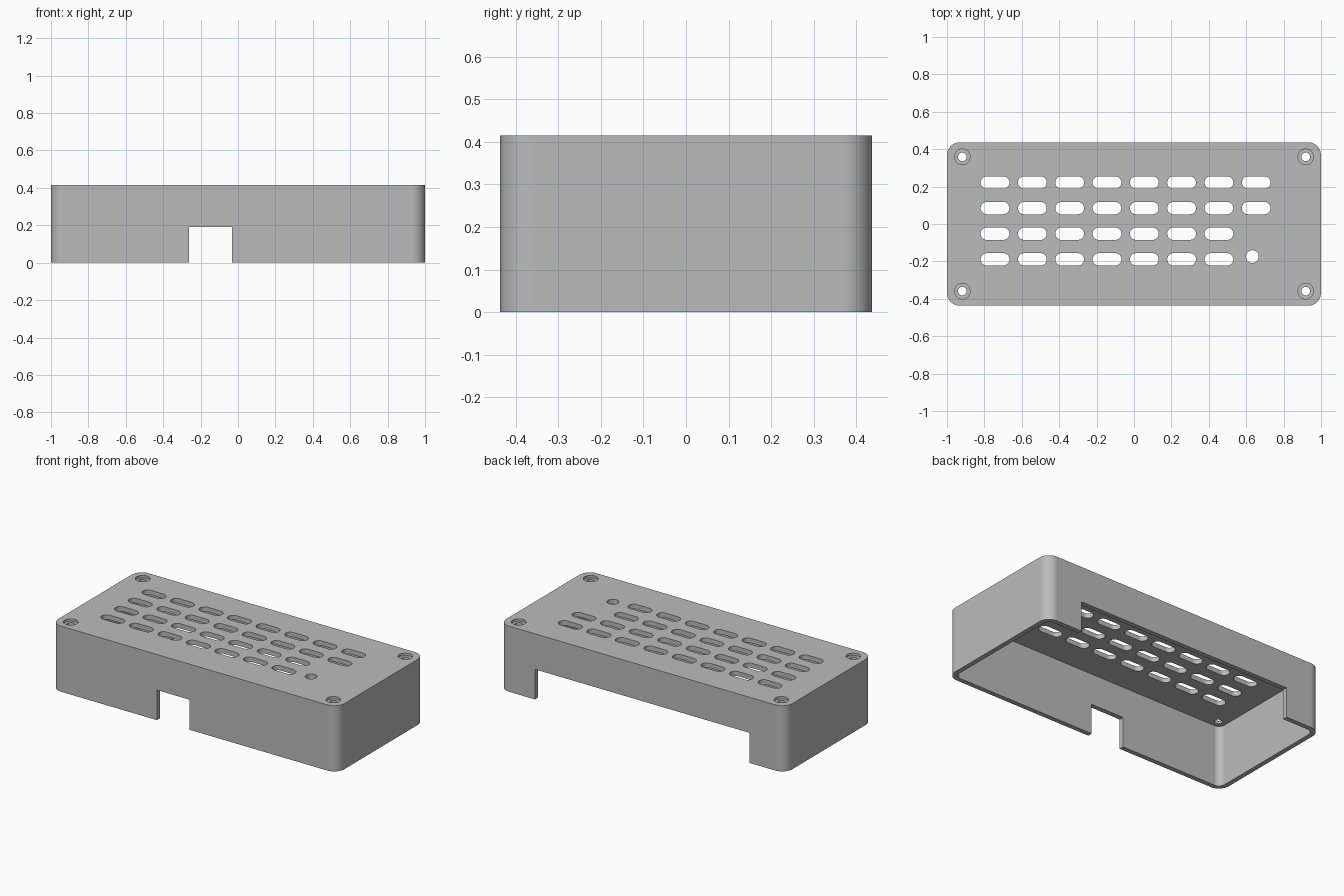
import bpy, bmesh
from math import sin, cos, pi, radians

cube = bpy.data.objects.get("Cube")
if cube:
    bpy.data.objects.remove(cube, do_unlink=True)

HALF_X, HALF_Y, HEIGHT = 1.0, 0.437, 0.415
WALL, CORNER = 0.03, 0.07
CEILING = HEIGHT - WALL

grey = bpy.data.materials.new("plain grey")
grey.use_nodes = True
grey.diffuse_color = (0.5, 0.5, 0.5, 1)
grey.node_tree.nodes["Principled BSDF"].inputs["Base Color"].default_value = (0.5, 0.5, 0.5, 1)


def rounded_outline(cx, cy, hx, hy, r, steps=8):
    """Rounded rectangle; a slot or a circle when r reaches the half sizes."""
    points = []
    for quarter, (sx, sy) in enumerate([(1, 1), (-1, 1), (-1, -1), (1, -1)]):
        for i in range(steps + 1):
            a = (quarter + i / steps) * pi / 2
            p = (round(cx + sx * (hx - r) + r * cos(a), 5),
                 round(cy + sy * (hy - r) + r * sin(a), 5))
            if p not in points:
                points.append(p)
    return points


def make_prisms(name, prisms):
    """One object from (outline, bottom, top) prisms."""
    bm = bmesh.new()
    for outline, bottom, top in prisms:
        face = bm.faces.new([bm.verts.new((x, y, bottom)) for x, y in outline])
        new = bmesh.ops.extrude_face_region(bm, geom=[face])["geom"]
        verts = [v for v in new if isinstance(v, bmesh.types.BMVert)]
        bmesh.ops.translate(bm, verts=verts, vec=(0, 0, top - bottom))
    bmesh.ops.recalc_face_normals(bm, faces=bm.faces)
    mesh = bpy.data.meshes.new(name)
    bm.to_mesh(mesh)
    bm.free()
    mesh.materials.append(grey)
    obj = bpy.data.objects.new(name, mesh)
    bpy.context.collection.objects.link(obj)
    return obj


def select_only(obj):
    bpy.ops.object.select_all(action="DESELECT")
    obj.select_set(True)
    bpy.context.view_layer.objects.active = obj


def cut(target, name, prisms):
    cutter = make_prisms(name, prisms)
    cutter.hide_render = True
    mod = target.modifiers.new(name, "BOOLEAN")
    mod.operation = "DIFFERENCE"
    mod.solver = "EXACT"
    mod.object = cutter
    select_only(target)
    bpy.ops.object.modifier_apply(modifier=mod.name)
    bpy.data.objects.remove(cutter, do_unlink=True)


# Open-bottomed case
case = make_prisms("case_cover", [(rounded_outline(0, 0, HALF_X, HALF_Y, CORNER, 12), 0, HEIGHT)])
cut(case, "cavity", [(rounded_outline(0, 0, HALF_X - WALL, HALF_Y - WALL, CORNER - WALL, 12),
                      -0.1, CEILING)])

# Connector notch in the front wall and wide opening in the back wall
cut(case, "wall_openings", [
    (rounded_outline(-0.147, -HALF_Y, 0.115, 0.1, 0), -0.1, 0.19),
    (rounded_outline(0, HALF_Y, 0.75, 0.1, 0), -0.1, 0.19),
])

# Vent slots, indicator hole and screw holes through the top
through = []
for row in range(4):
    for col in range(8 if row < 2 else 7):
        slot = rounded_outline(-0.743 + 0.1995 * col, 0.222 - 0.137 * row, 0.077, 0.033, 0.033)
        through.append((slot, CEILING - 0.05, HEIGHT + 0.05))
through.append((rounded_outline(0.633, -0.174, 0.034, 0.034, 0.034), CEILING - 0.05, HEIGHT + 0.05))
screws = [(sx * 0.918, sy * 0.359) for sx in (-1, 1) for sy in (-1, 1)]
for x, y in screws:
    through.append((rounded_outline(x, y, 0.023, 0.023, 0.023), CEILING - 0.05, HEIGHT + 0.05))
cut(case, "top_holes", through)

# Recesses for the screw heads
cut(case, "screw_recesses", [(rounded_outline(x, y, 0.042, 0.042, 0.042), HEIGHT - 0.015, HEIGHT + 0.05)
                             for x, y in screws])

# Smooth rounded corners, crisp edges elsewhere
select_only(case)
bpy.ops.object.shade_smooth_by_angle(angle=radians(30))
weighted = case.modifiers.new("weighted_normals", "WEIGHTED_NORMAL")
weighted.keep_sharp = True
